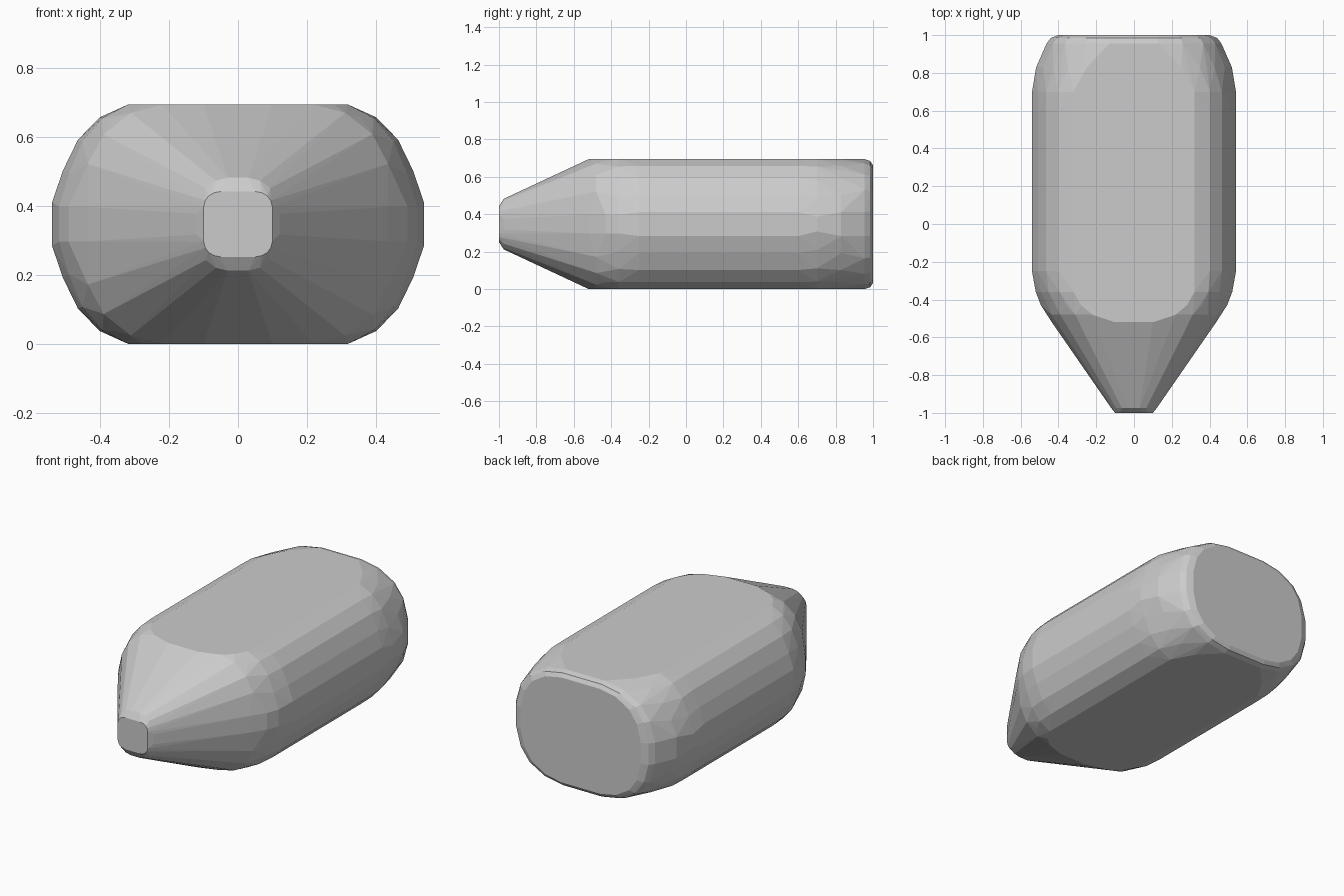
import bpy, bmesh

if "Cube" in bpy.data.objects:
    bpy.data.objects.remove(bpy.data.objects["Cube"])

# Rounded corner curves (0..1 from flat top edge to flat side edge)
MAIN = [(0, 1), (.37, .87), (.66, .64), (.86, .32), (1, 0)]
ROUND = [(0, 1), (.38, .92), (.71, .71), (.90, .42), (1, 0)]

# Sections: y, half width, top flat half width, half height, side flat half height, curve
MID = 0.3475
SECTIONS = [
    (1.0, .40, .13, .315, .064, ROUND),
    (.985, .44, .13, .337, .064, ROUND),
    (.955, .463, .13, .3475, .064, ROUND),
    (.83, .518, .25, .3475, .064, MAIN),
    (.70, .54, .32, .3475, .04, MAIN),
    (.60, .54, .32, .3475, .064, MAIN),
    (-.25, .54, .32, .3475, .064, MAIN),
    (-.36, .52, .32, .3475, .05, MAIN),
    (-.43, .493, .28, .3475, .05, MAIN),
    (-.48, .46, .22, .3475, .05, ROUND),
    (-.52, .435, .10, .3475, .05, ROUND),
    (-.975, .12, .03, .135, .03, ROUND),
    (-1.0, .10, .05, .095, .05, ROUND),
]

# Body: convex skin around all cross-sections
bm = bmesh.new()
for y, w, f, h, s, curve in SECTIONS:
    for u, v in curve:
        x, z = f + (w - f) * u, s + (h - s) * v
        for sx in (-1, 1):
            for sz in (-1, 1):
                bm.verts.new((sx * x, y, MID + sz * z))
bmesh.ops.convex_hull(bm, input=bm.verts)
bmesh.ops.delete(bm, geom=[v for v in bm.verts if not v.link_faces], context='VERTS')
bmesh.ops.dissolve_limit(bm, angle_limit=0.02, verts=bm.verts, edges=bm.edges)
bmesh.ops.recalc_face_normals(bm, faces=bm.faces)

mesh = bpy.data.meshes.new("tapered_body")
bm.to_mesh(mesh)
bm.free()
body = bpy.data.objects.new("tapered_body", mesh)
bpy.context.collection.objects.link(body)
